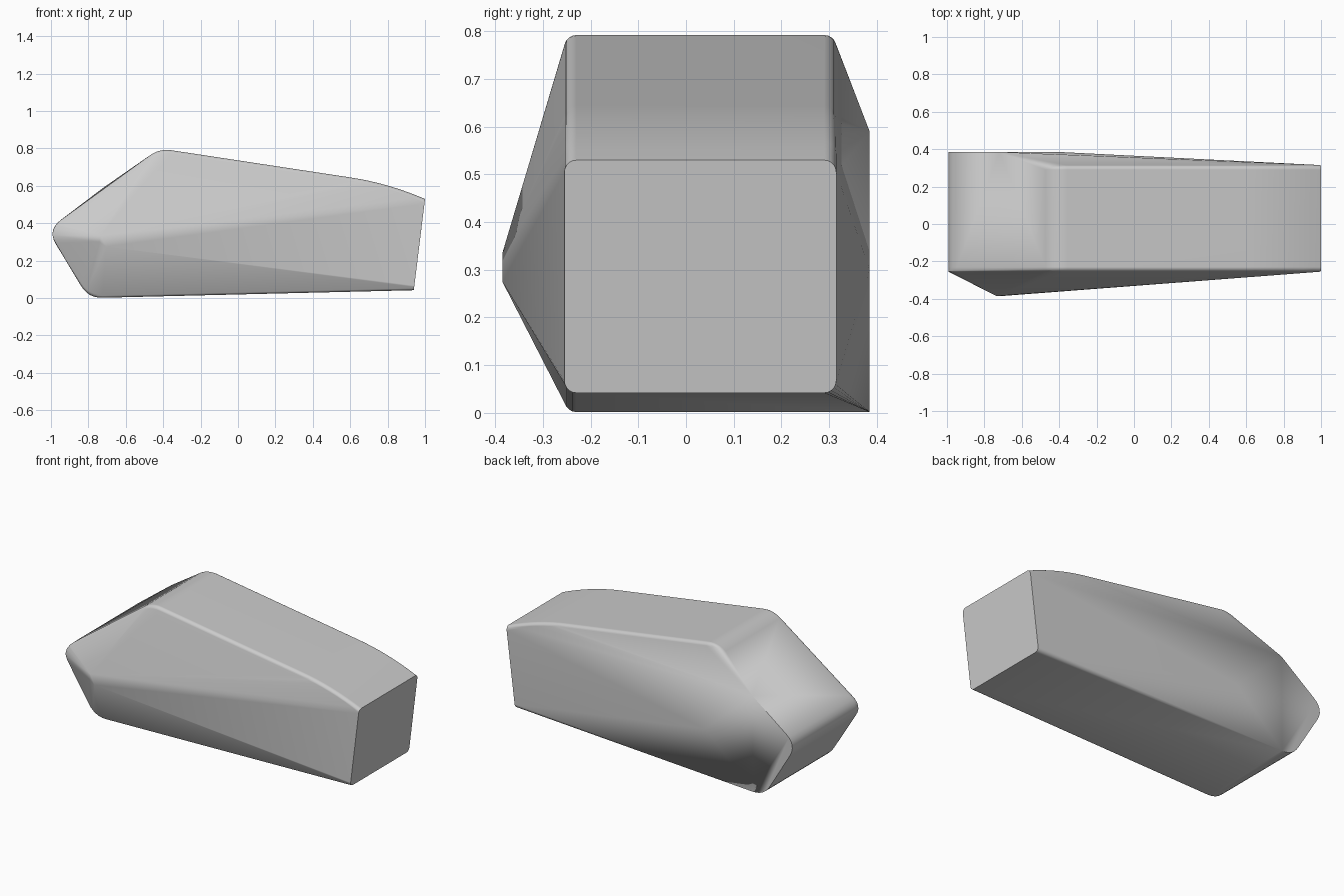
import bpy, bmesh, math
from mathutils import Vector

cube = bpy.data.objects.get("Cube")
if cube:
    bpy.data.objects.remove(cube, do_unlink=True)

FRONT, BACK, BULGE = -0.255, 0.315, 0.385   # depth planes of the block
R = 0.025                                   # long edge rounding

# Grey finish
grey = bpy.data.materials.new("plain_grey")
grey.use_nodes = True
colour = (0.6, 0.6, 0.6, 1)
grey.diffuse_color = colour
grey.node_tree.nodes["Principled BSDF"].inputs["Base Color"].default_value = colour


def fillet(before, corner, after, radius, steps=6):
    """Round a profile corner with a short curve."""
    a, c, b = Vector(before), Vector(corner), Vector(after)
    p = c + (a - c).normalized() * radius
    q = c + (b - c).normalized() * radius
    return [p * (1 - t)**2 + c * 2 * t * (1 - t) + q * t * t
            for t in (i / steps for i in range(steps + 1))]


# Side outline: rounded nose, peak and heel, with a roof that curves down
heel, nose, peak = (-0.80, 0.0), (-1.02, 0.365), (-0.42, 0.80)
end_low, end_high, roof_mid = (0.94, 0.042), (1.0, 0.53), (0.6, 0.645)
outline = fillet(end_low, heel, nose, 0.075)
outline += fillet(heel, nose, peak, 0.09)
outline += fillet(nose, peak, roof_mid, 0.065)
for i in range(9):
    t = 0.05 * i
    outline.append(Vector((0.6 + t, 0.645 - 0.148 * t - 0.35 * t * t)))
outline.append(Vector(end_low))


def inset(p, d):
    """Lower the top and lift the bottom; stay on the slanted end plane."""
    dz = -d * max(-1, min(1, (p.y - 0.33) / 0.2))
    return p.x + (dz * 0.124 if p.x > 0.9 else 0), p.y + dz


points = []
for i in range(6):
    a = math.pi / 2 * i / 5
    d, w = R * (1 - math.cos(a)), R * (1 - math.sin(a))
    for p in outline:
        x, z = inset(p, d)
        points += [(x, FRONT + w, z), (x, BACK - w, z)]

# Back bulge covers the nose and heel; the front swells to a short ridge
points += [(p.x, BULGE, p.y) for p in outline if p.x < -0.7]
points += [(-0.72, BULGE, 0.59), (-0.4, BULGE, 0.3)]
points += [(-0.735, -0.385, 0.335), (-0.705, -0.385, 0.275), (-0.74, -0.383, 0.30)]

bm = bmesh.new()
for p in points:
    bm.verts.new(p)
hull = bmesh.ops.convex_hull(bm, input=bm.verts[:])
loose = {g for g in hull["geom_interior"] + hull["geom_unused"]
         if isinstance(g, bmesh.types.BMVert)}
bmesh.ops.delete(bm, geom=list(loose), context='VERTS')
bmesh.ops.dissolve_limit(bm, angle_limit=math.radians(0.5),
                         verts=bm.verts[:], edges=bm.edges[:])
bmesh.ops.recalc_face_normals(bm, faces=bm.faces[:])

mesh = bpy.data.meshes.new("wedge_body")
bm.to_mesh(mesh)
bm.free()
mesh.materials.append(grey)
body = bpy.data.objects.new("wedge_body", mesh)
bpy.context.collection.objects.link(body)

# Smooth roundings, crisp folds
bpy.ops.object.select_all(action='DESELECT')
body.select_set(True)
bpy.context.view_layer.objects.active = body
bpy.ops.object.shade_smooth_by_angle(angle=math.radians(25))
weighted = body.modifiers.new("even_shading", 'WEIGHTED_NORMAL')
weighted.keep_sharp = True
